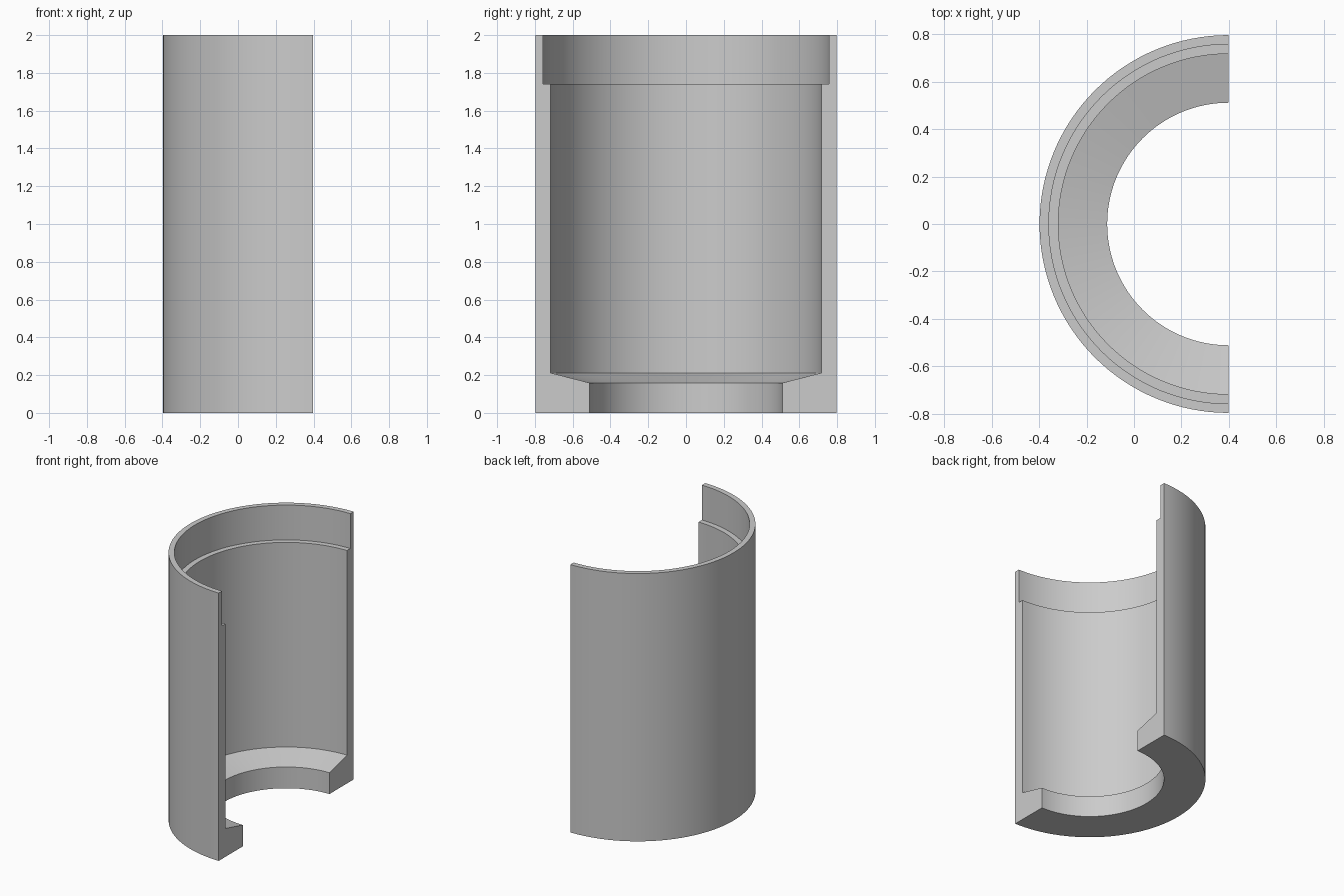
import bpy
import bmesh
import math
from mathutils import Matrix, Vector

cube = bpy.data.objects.get("Cube")
if cube:
    bpy.data.objects.remove(cube, do_unlink=True)

OUTER = 0.796
AXIS_X = OUTER / 2
SEGMENTS = 64

# Wall section as (radius, height): stepped rim, bore, sloped shoulder, throat
profile = [
    (OUTER, 0), (OUTER, 2), (0.757, 2), (0.757, 1.74),
    (0.717, 1.74), (0.717, 0.212), (0.511, 0.159), (0.511, 0),
]

# Grey material
grey = bpy.data.materials.new("plain grey")
grey.use_nodes = True
colour = (0.6, 0.6, 0.6, 1)
grey.diffuse_color = colour
grey.node_tree.nodes["Principled BSDF"].inputs["Base Color"].default_value = colour

# Half sleeve: sweep the section half a turn around its axis
bm = bmesh.new()
centre = Vector((AXIS_X, 0, 0))
rings = []
for i in range(SEGMENTS + 1):
    turn = Matrix.Rotation(math.pi * (0.5 + i / SEGMENTS), 3, "Z")
    rings.append([bm.verts.new(centre + turn @ Vector((r, 0, z))) for r, z in profile])

count = len(profile)
for a, b in zip(rings, rings[1:]):
    for j in range(count):
        k = (j + 1) % count
        bm.faces.new((a[j], a[k], b[k], b[j]))

# Flat cut faces at both ends of the sweep
bm.faces.new(rings[0])
bm.faces.new(rings[-1])
bmesh.ops.recalc_face_normals(bm, faces=bm.faces)

mesh = bpy.data.meshes.new("half_sleeve")
bm.to_mesh(mesh)
bm.free()
mesh.materials.append(grey)
sleeve = bpy.data.objects.new("half_sleeve", mesh)
bpy.context.collection.objects.link(sleeve)

# Smooth curved walls, sharp steps
bpy.ops.object.select_all(action="DESELECT")
sleeve.select_set(True)
bpy.context.view_layer.objects.active = sleeve
bpy.ops.object.shade_smooth_by_angle(angle=math.radians(10))
